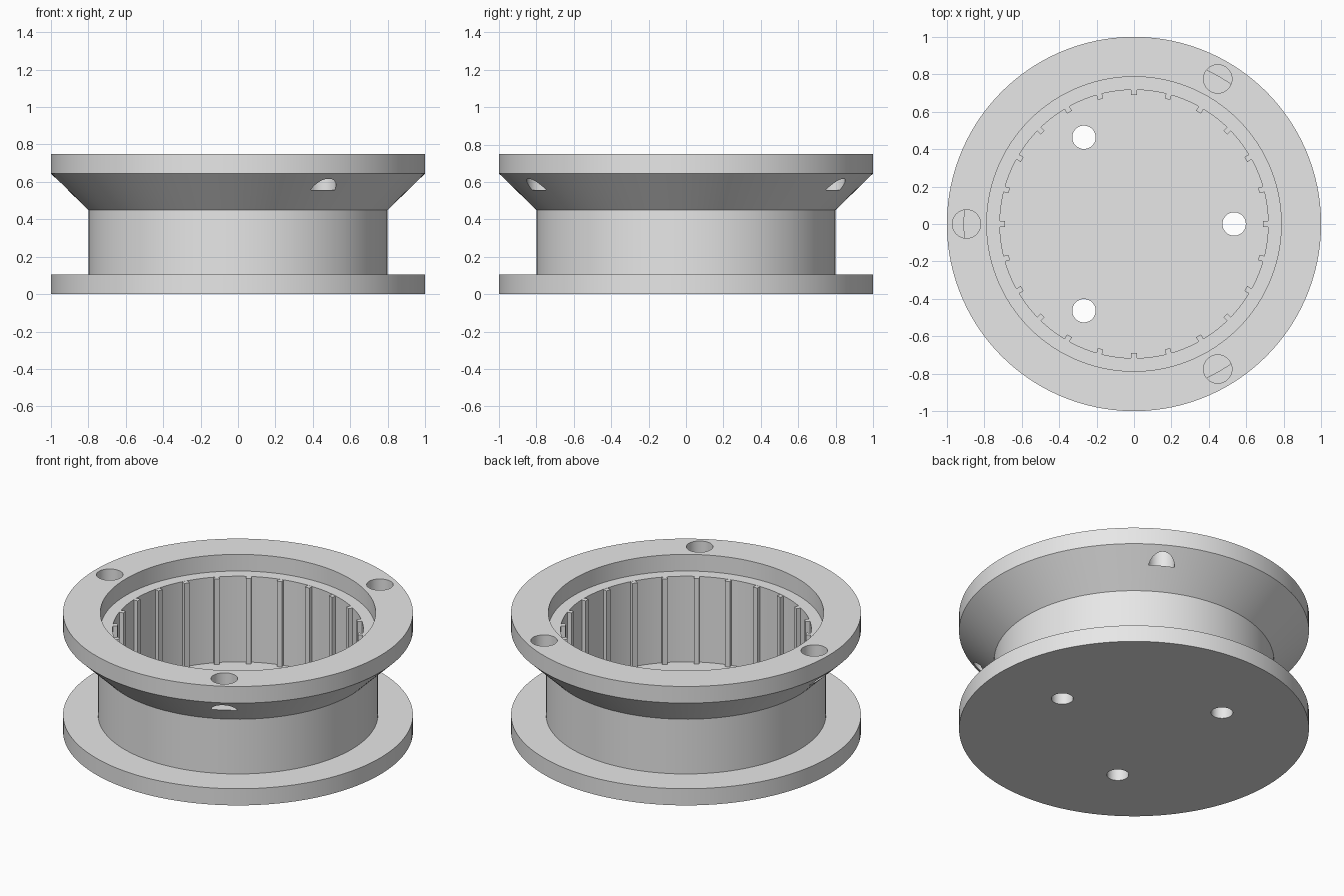
import bpy, bmesh
from math import cos, sin, radians
from mathutils import Matrix

SEGMENTS = 120

if "Cube" in bpy.data.objects:
    bpy.data.objects.remove(bpy.data.objects["Cube"], do_unlink=True)

grey = bpy.data.materials.new("plain_grey")
grey.use_nodes = True
grey.diffuse_color = (0.8, 0.8, 0.8, 1)
grey.node_tree.nodes["Principled BSDF"].inputs["Base Color"].default_value = (0.8, 0.8, 0.8, 1)


def make_object(name, bm):
    bmesh.ops.recalc_face_normals(bm, faces=bm.faces)
    mesh = bpy.data.meshes.new(name)
    bm.to_mesh(mesh)
    bm.free()
    mesh.materials.append(grey)
    obj = bpy.data.objects.new(name, mesh)
    bpy.context.collection.objects.link(obj)
    return obj


def lathe(name, profile):
    """Spin a (radius, height) outline around z; its ends become flat caps."""
    bm = bmesh.new()
    rings = []
    for r, z in profile:
        angles = [radians(360 * i / SEGMENTS) for i in range(SEGMENTS)]
        rings.append([bm.verts.new((r * cos(a), r * sin(a), z)) for a in angles])
    for low, high in zip(rings, rings[1:]):
        for i in range(SEGMENTS):
            j = (i + 1) % SEGMENTS
            bm.faces.new((low[i], low[j], high[j], high[i]))
    bm.faces.new(rings[0])
    bm.faces.new(rings[-1])
    return make_object(name, bm)


def hole_cutter(name, start, distance, radius, bottom, top):
    """Three upright cylinders evenly spaced around the axis."""
    bm = bmesh.new()
    for k in range(3):
        a = radians(start + 120 * k)
        place = Matrix.Translation((distance * cos(a), distance * sin(a), (bottom + top) / 2))
        bmesh.ops.create_cone(bm, cap_ends=True, segments=48, radius1=radius,
                              radius2=radius, depth=top - bottom, matrix=place)
    obj = make_object(name, bm)
    obj.hide_render = True
    return obj


def cut(target, cutter):
    mod = target.modifiers.new("holes", "BOOLEAN")
    mod.operation = "DIFFERENCE"
    mod.solver = "EXACT"
    mod.object = cutter
    bpy.context.view_layer.objects.active = target
    bpy.ops.object.modifier_apply(modifier=mod.name)
    bpy.data.objects.remove(cutter, do_unlink=True)


# Spool: lower flange, hub, flared upper flange, stepped bore and floor
spool = lathe("spool_body", [
    (1, 0), (1, 0.105), (0.8, 0.105), (0.8, 0.45), (1, 0.645), (1, 0.75),
    (0.787, 0.75), (0.787, 0.645), (0.717, 0.645), (0.717, 0.105)])

# Screw holes in the rim and through holes in the floor
cut(spool, hole_cutter("rim_holes", 60, 0.895, 0.076, 0.558, 0.9))
cut(spool, hole_cutter("floor_holes", 0, 0.535, 0.0625, -0.1, 0.2))

# Grip ribs around the bore
bm = bmesh.new()
for k in range(24):
    place = (Matrix.Rotation(radians(15 * k), 4, "Z")
             @ Matrix.Translation((0.706, 0, 0.374))
             @ Matrix.Diagonal((0.032, 0.03, 0.54, 1)))
    bmesh.ops.create_cube(bm, size=1, matrix=place)
ribs = make_object("bore_ribs", bm)

# Smooth the round walls, keeping the rims crisp
bpy.ops.object.select_all(action="DESELECT")
spool.select_set(True)
bpy.context.view_layer.objects.active = spool
bpy.ops.object.shade_smooth_by_angle(angle=radians(25))
